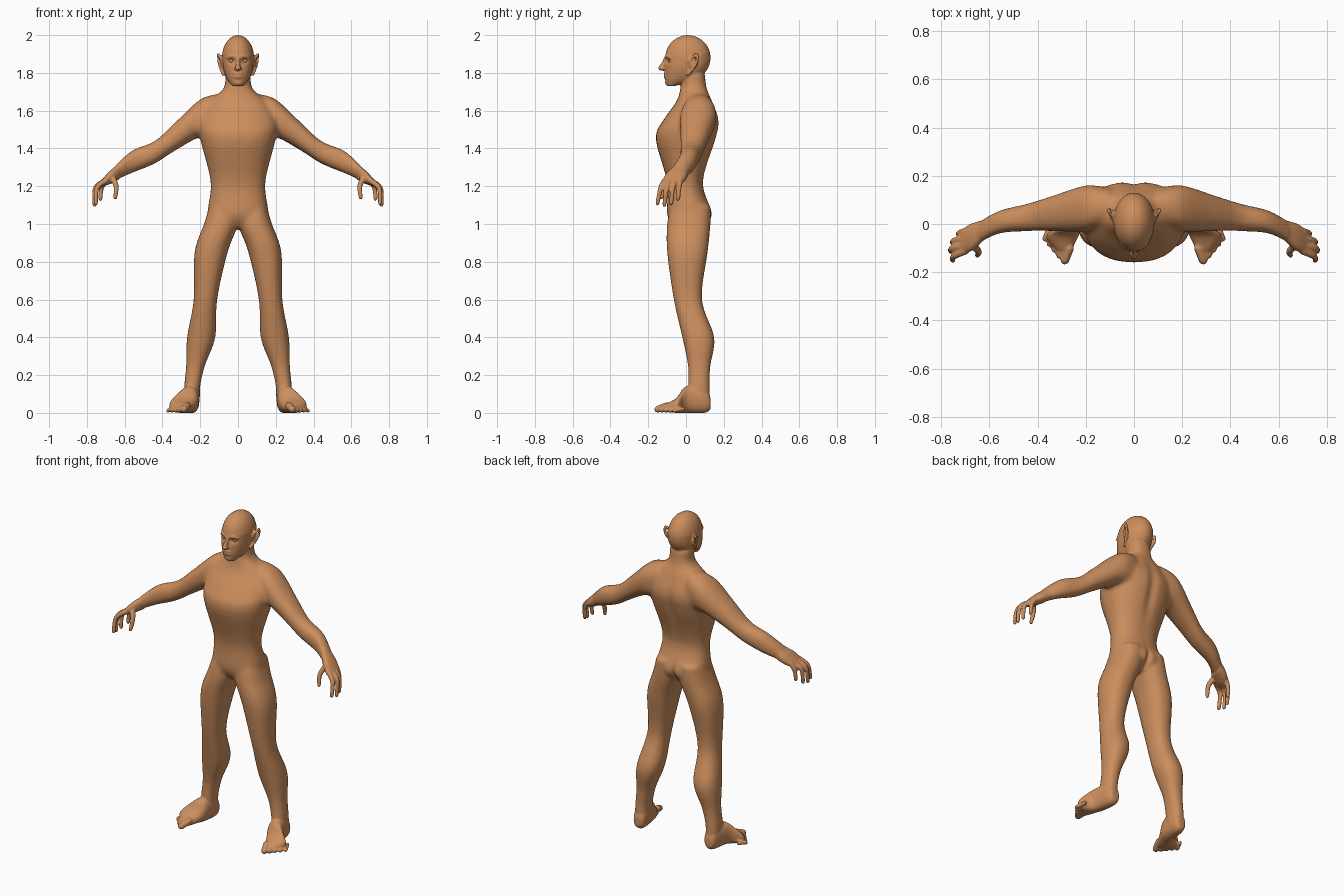
import bpy, bmesh
from math import cos, sin, pi, exp, copysign
from mathutils import Vector, Matrix

default = bpy.data.objects.get("Cube")
if default:
    bpy.data.objects.remove(default)

skin_colour = (0.6, 0.27, 0.11, 1)
skin = bpy.data.materials.new("skin_tan")
skin.use_nodes = True
skin.diffuse_color = skin_colour
skin.node_tree.nodes["Principled BSDF"].inputs["Base Color"].default_value = skin_colour
both_sides = (1, -1)


def spline(rows, steps):
    """Smooth rows of numbers with a Catmull-Rom spline."""
    rows = [Vector(row) for row in rows]
    last = len(rows) - 1
    smooth = []
    for i in range(last):
        before, start, end, after = (rows[max(0, min(i + k, last))] for k in (-1, 0, 1, 2))
        for step in range(steps):
            t = step / steps
            leave, arrive = (end - before) / 2, (after - start) / 2
            blend = t * t * (3 - 2 * t)
            smooth.append(start.lerp(end, blend) + leave * t * (1 - t) ** 2 - arrive * t * t * (1 - t))
    return smooth + [rows[last]]


def bridge(bm, rings, side):
    """Closed surface through rings of points."""
    rings = [[bm.verts.new((p.x * side, p.y, p.z)) for p in ring] for ring in rings]
    for lower, upper in zip(rings, rings[1:]):
        for i in range(len(lower)):
            bm.faces.new((lower[i - 1], lower[i], upper[i], upper[i - 1]))
    bm.faces.new(rings[0])
    bm.faces.new(rings[-1])


def circle(corners):
    return [(cos(2 * pi * i / corners), sin(2 * pi * i / corners)) for i in range(corners)]


def loft(bm, axis, rows, side=1):
    """Rounded slices across one axis; each row is position, u range, v range."""
    u, v = [k for k in range(3) if k != axis]
    squareness = 0.87
    rings = []
    for place, u_min, u_max, v_min, v_max in spline(rows, 5):
        ring = []
        for c, s in circle(28):
            point = Vector((0, 0, 0))
            point[axis] = place
            point[u] = (u_min + u_max + (u_max - u_min) * copysign(abs(c) ** squareness, c)) / 2
            point[v] = (v_min + v_max + (v_max - v_min) * copysign(abs(s) ** squareness, s)) / 2
            ring.append(point)
        rings.append(ring)
    bridge(bm, rings, side)


def symmetric(rows):
    """Rows of height, half width, front and back become full slices."""
    return [(z, -half, half, front, back) for z, half, front, back in rows]


def blob(bm, centre, size, side=1, detail=2):
    x, y, z = centre
    place = Matrix.Translation((x * side, y, z)) @ Matrix.Diagonal((*size, 1))
    bmesh.ops.create_icosphere(bm, subdivisions=detail, radius=1, matrix=place)


def tube(bm, points, start_radius, end_radius, side):
    """Tapered tube along a smooth path, with rounded ends."""
    path = spline(points, 5)
    last = len(path) - 1
    rings = []
    for i, point in enumerate(path):
        radius = start_radius + (end_radius - start_radius) * i / last
        heading = path[min(i + 1, last)] - path[max(i - 1, 0)]
        turn = heading.to_track_quat("Z", "Y")
        rings.append([point + turn @ Vector((c, s, 0)) * radius for c, s in circle(12)])
    bridge(bm, rings, side)
    for point, radius in ((path[0], start_radius), (path[last], end_radius)):
        blob(bm, point, (radius, radius, radius), side)


def add_object(bm, name):
    mesh = bpy.data.meshes.new(name)
    bm.to_mesh(mesh)
    bm.free()
    ob = bpy.data.objects.new(name, mesh)
    bpy.context.collection.objects.link(ob)
    return ob


def fuse(bm, name, voxel, smoothing):
    """Melt all overlapping volumes into one smooth skin."""
    bmesh.ops.recalc_face_normals(bm, faces=bm.faces)
    ob = add_object(bm, name)
    remesh = ob.modifiers.new("fuse", "REMESH")
    remesh.mode = "VOXEL"
    remesh.voxel_size = voxel
    soften = ob.modifiers.new("soften", "SMOOTH")
    soften.factor = 0.5
    soften.iterations = smoothing
    depsgraph = bpy.context.evaluated_depsgraph_get()
    fused_mesh = bpy.data.meshes.new_from_object(ob.evaluated_get(depsgraph))
    ob.modifiers.clear()
    ob.data = fused_mesh
    return ob


def push(mesh, centre, radius, offset):
    """Soft sculpting push around a point."""
    centre, offset = Vector(centre), Vector(offset)
    shrink = Matrix.Diagonal([1 / reach for reach in radius])
    for vertex in mesh.vertices:
        falloff = (shrink @ (vertex.co - centre)).length_squared
        if falloff < 6:
            vertex.co += offset * exp(-falloff)


# Torso and neck
core = bmesh.new()
torso = [(.98, .1, -.06, .08), (1.05, .16, -.1, .14), (1.22, .145, -.1, .09),
         (1.45, .2, -.16, .16), (1.55, .21, -.12, .175), (1.65, .15, -.05, .14),
         (1.72, .075, -.03, .11), (1.8, .07, -.02, .1)]
loft(core, 2, symmetric(torso))

# Legs and arms
leg = [(1.1, .01, .15, -.08, .13), (1, 0, .18, -.1, .13), (.85, .055, .23, -.1, .115),
       (.6, .11, .235, -.065, .085), (.4, .12, .27, -.02, .15), (.25, .175, .275, .01, .13),
       (.14, .2, .285, .01, .125), (.06, .2, .285, .01, .13)]
arm = [(.1, 0, .15, 1.46, 1.69), (.2, -.03, .16, 1.46, 1.66), (.33, -.03, .12, 1.39, 1.54),
       (.44, -.03, .085, 1.32, 1.44), (.56, -.04, .055, 1.27, 1.39), (.65, -.085, .005, 1.23, 1.31)]
for side in both_sides:
    loft(core, 2, leg, side)
    loft(core, 0, arm, side)
limbs = fuse(core, "torso_and_limbs", .01, 10)

# Head: skull, jaw, nose and chin
full = bmesh.new()
blob(full, (0, .01, 1.88), (.085, .12, .12), detail=4)
jaw = [(1.73, .03, -.1, -.06), (1.77, .06, -.11, .06), (1.83, .08, -.11, .115), (1.9, .083, -.105, .125)]
loft(full, 2, symmetric(jaw))
tube(full, [(0, -.11, 1.88), (0, -.12, 1.85), (0, -.134, 1.825)], .008, .014, 1)
blob(full, (0, -.1, 1.75), (.025, .012, .016))

hand = [(.63, -.075, .015, 1.235, 1.32), (.68, -.115, 0, 1.21, 1.28), (.72, -.12, -.03, 1.2, 1.235)]
thumb = [(.665, -.09, 1.245), (.645, -.115, 1.2), (.65, -.13, 1.14)]
foot = [(.13, .22, .27, .02, .08), (.1, .205, .285, 0, .13), (0, .21, .31, 0, .14),
        (-.05, .23, .365, 0, .08), (-.11, .26, .32, .005, .045)]
ear_rim = [(.08, .01, 1.79), (.1, .055, 1.85), (.105, .055, 1.9), (.085, .015, 1.86)]
for side in both_sides:
    # Hand with four curled fingers and a thumb
    loft(full, 0, hand, side)
    for i in range(4):
        y = .027 * i - .112
        bend = .008 * (i - 1) ** 2
        finger = [(.7, y, 1.23), (.755 - bend, 1.2 * y, 1.19), (.76 - bend, 1.35 * y, 1.1 + bend)]
        tube(full, finger, .016, .011, side)
    tube(full, thumb, .017, .011, side)
    # Foot with five toes
    loft(full, 1, foot, side)
    for i in range(5):
        x, y, radius = .287 + .021 * i, .022 * i - .15, .019 - .002 * i
        tube(full, [(x - .02, y + .05, 2 * radius), (x, y, radius)], radius, radius, side)
    # Ear, nostril, lips and brow
    tube(full, ear_rim, .008, .008, side)
    blob(full, (.085, .035, 1.855), (.01, .02, .036), side)
    blob(full, (.011, -.122, 1.822), (.01, .01, .008), side)
    for z in (1.778, 1.796):
        tube(full, [(0, -.112, z), (.014, -.11, z), (.025, -.1, 1.787)], .008, .005, side)
    tube(full, [(.014, -.107, 1.884), (.036, -.1, 1.888), (.058, -.084, 1.88)], .007, .006, side)
full.from_mesh(limbs.data)
bpy.data.objects.remove(limbs)
body = fuse(full, "body", .006, 4)

# Hollows: eye sockets, spine and seat
for side in both_sides:
    push(body.data, (.035 * side, -.1, 1.863), (.018, .05, .012), (0, .013, 0))
push(body.data, (0, .17, 1.42), (.03, .06, .2), (0, -.014, 0))
push(body.data, (0, .13, 1.02), (.016, .06, .06), (0, -.02, 0))

# Eyes
parts = [body]
for side, name in zip(both_sides, ("left_eye", "right_eye")):
    eye = bmesh.new()
    blob(eye, (.035, -.081, 1.864), (.014, .014, .014), side, detail=3)
    parts.append(add_object(eye, name))

for part in parts:
    part.data.materials.clear()
    part.data.materials.append(skin)
    part.data.shade_smooth()
